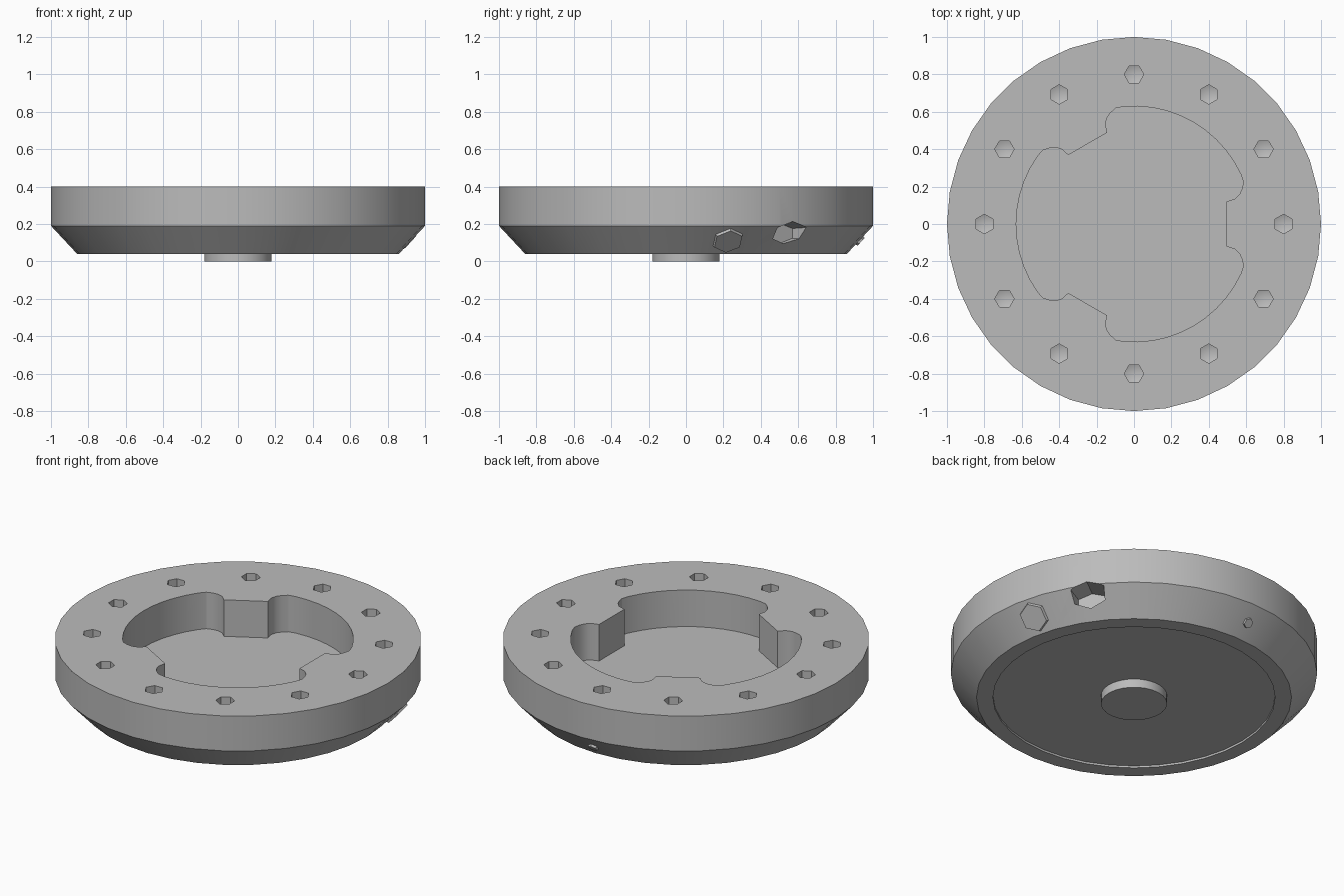
import bpy
import bmesh
from math import radians, sin, cos, pi
from mathutils import Matrix, Vector

cube = bpy.data.objects.get("Cube")
if cube:
    bpy.data.objects.remove(cube, do_unlink=True)

GREY = (0.5, 0.5, 0.5, 1)
metal = bpy.data.materials.new("plain grey")
metal.use_nodes = True
metal.diffuse_color = GREY
metal.node_tree.nodes["Principled BSDF"].inputs["Base Color"].default_value = GREY


def make_object(name, bm):
    bmesh.ops.recalc_face_normals(bm, faces=bm.faces)
    mesh = bpy.data.meshes.new(name)
    bm.to_mesh(mesh)
    bm.free()
    mesh.materials.append(metal)
    obj = bpy.data.objects.new(name, mesh)
    bpy.context.collection.objects.link(obj)
    return obj


def lathe(name, profile, steps):
    bm = bmesh.new()
    rings = [[bm.verts.new((r * cos(2 * pi * i / steps), r * sin(2 * pi * i / steps), z))
              for i in range(steps)] for r, z in profile]
    for low, high in zip(rings, rings[1:]):
        for i in range(steps):
            j = (i + 1) % steps
            bm.faces.new((low[i], low[j], high[j], high[i]))
    bm.faces.new(rings[0])
    bm.faces.new(rings[-1])
    return make_object(name, bm)


def add_prism(bm, outline, bottom, top):
    low = [bm.verts.new((x, y, bottom)) for x, y in outline]
    high = [bm.verts.new((x, y, top)) for x, y in outline]
    bm.faces.new(low)
    bm.faces.new(high)
    for i in range(len(low)):
        j = (i + 1) % len(low)
        bm.faces.new((low[i], low[j], high[j], high[i]))


def aim(position, direction):
    return Matrix.Translation(position) @ direction.to_track_quat("Z", "Y").to_matrix().to_4x4()


def carve(target, cutter):
    cutter.hide_render = True
    mod = target.modifiers.new("cut", "BOOLEAN")
    mod.operation = "DIFFERENCE"
    mod.solver = "EXACT"
    mod.object = cutter
    bpy.context.view_layer.objects.active = target
    bpy.ops.object.modifier_apply(modifier=mod.name)
    bpy.data.objects.remove(cutter, do_unlink=True)


def smooth(obj):
    bpy.ops.object.select_all(action="DESELECT")
    obj.select_set(True)
    bpy.context.view_layer.objects.active = obj
    bpy.ops.object.shade_smooth_by_angle(angle=radians(30))


# Disc with bevelled underside, shallow recess and centre boss
disc = lathe("flanged_disc", [(0.18, 0), (0.18, 0.052), (0.77, 0.052), (0.77, 0.04),
                              (0.86, 0.04), (1, 0.19), (1, 0.4)], 36)

# Round pocket with three inward keys and relieved corners
key_side = [(0.495, 0.12), (0.54, 0.135), (0.565, 0.16), (0.578, 0.19), (0.585, 0.225)]
outline = []
for k in range(3):
    turn = Matrix.Rotation(k * 2 * pi / 3, 2)
    points = [(x, -y) for x, y in reversed(key_side)] + key_side
    points += [(0.63 * cos(radians(a)), 0.63 * sin(radians(a))) for a in range(25, 96, 7)]
    outline += [turn @ Vector(p) for p in points]
bm = bmesh.new()
add_prism(bm, outline, 0.18, 0.5)
carve(disc, make_object("pocket_cutter", bm))

# Ring of twelve blind bolt holes with pointed ends
bm = bmesh.new()
for k in range(12):
    angle = k * pi / 6
    spot = Matrix.Translation((0.8 * cos(angle), 0.8 * sin(angle), 0)) @ Matrix.Rotation(angle, 4, "Z")
    bmesh.ops.create_cone(bm, cap_ends=True, segments=6, radius1=0.052, radius2=0.052,
                          depth=0.2, matrix=spot @ Matrix.Translation((0, 0, 0.38)))
    tip = min((f for f in bm.faces if len(f.verts) == 6),
              key=lambda f: (f.calc_center_median() - spot.translation).length)
    middle = bmesh.ops.poke(bm, faces=[tip])["verts"][0]
    middle.co.z -= 0.02
carve(disc, make_object("hole_cutter", bm))

# Side notch in the bevel
bm = bmesh.new()
out = Vector((cos(radians(35)), sin(radians(35)), 0))
place = aim(out * 1.03 + Vector((0, 0, 0.15)), out)
bmesh.ops.create_cone(bm, cap_ends=True, segments=6, radius1=0.09, radius2=0.14, depth=0.3,
                      matrix=place @ Matrix.Diagonal((1, 0.58, 1, 1)))
carve(disc, make_object("notch_cutter", bm))
smooth(disc)

# Low faceted plugs set into the bevel
for name, degrees, size in (("large_bevel_plug", 14, 0.1), ("small_bevel_plug", 92, 0.035)):
    out = Vector((cos(radians(degrees)), sin(radians(degrees)), 0))
    normal = (out * 0.73 + Vector((0, 0, -0.68))).normalized()
    bm = bmesh.new()
    bmesh.ops.create_cone(bm, cap_ends=True, segments=6, radius1=size, radius2=size * 0.8,
                          depth=0.05, matrix=aim(out * 0.925 + Vector((0, 0, 0.115)) - normal * 0.01, normal))
    make_object(name, bm)
